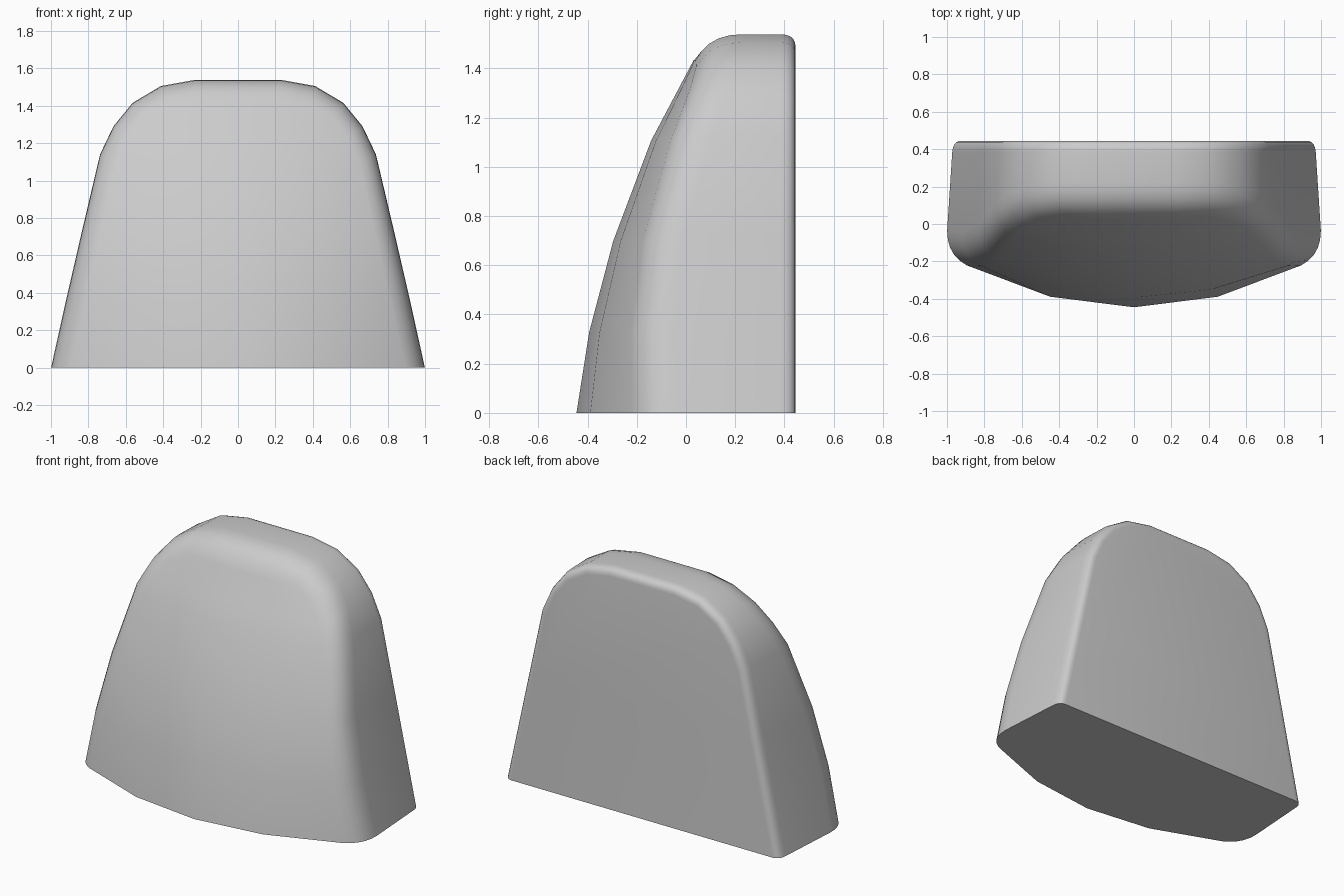
import bpy, bmesh
from mathutils import Vector

if "Cube" in bpy.data.objects:
    bpy.data.objects.remove(bpy.data.objects["Cube"])

# Half of the front outline (x, z), from the base to the flat top
OUTLINE = [(1.0, 0), (0.922, 0.35), (0.839, 0.72), (0.745, 1.14), (0.675, 1.29),
           (0.573, 1.415), (0.42, 1.505), (0.235, 1.538)]
# Centre line of the bulging front (z, y)
FRONT = [(0, -0.445), (0.35, -0.39), (0.72, -0.29), (1.1, -0.145), (1.45, 0.04), (1.6, 0.117)]
BACK = 0.445
STEPS = 5


def front_y(x, z):
    for (z0, y0), (z1, y1) in zip(FRONT, FRONT[1:]):
        if z <= z1:
            break
    return y0 + (y1 - y0) * (z - z0) / (z1 - z0) + 0.28 * x * x * (1 - 0.3 * z)


def bezier(a, b, c):
    return [a * (1 - t) ** 2 + b * 2 * t * (1 - t) + c * t * t
            for t in [i / STEPS for i in range(STEPS + 1)]]


def half_row(i):
    """Right-hand points of one row, from the back face round to the front face."""
    pts = [Vector(p) for p in OUTLINE]
    p = pts[i]
    if i == 0:
        n = Vector((-1, 0))
    else:
        nxt = pts[i + 1] if i + 1 < len(pts) else Vector((-p.x, p.y))
        t = (p - pts[i - 1]).normalized() + (nxt - p).normalized()
        n = Vector((-t.y, t.x)).normalized()

    def at(d, y):
        q = p + n * d
        return Vector((q.x * (1 - 0.065 * max(0, y + 0.05)), y, q.y))

    q = p + n * 0.105
    yc = front_y(p.x, p.y)
    back = bezier(at(0.05, BACK), at(0, BACK), at(0, BACK - 0.06))
    front = bezier(at(0, yc + 0.13), at(0, yc), at(0.105, front_y(q.x, q.y)))
    return back + front


bm = bmesh.new()
rows = []
for i in range(len(OUTLINE)):
    right = half_row(i)
    e = right[-1]
    middle = [Vector((e.x * f, front_y(e.x * f, e.z), e.z)) for f in (0.5, 0, -0.5)]
    left = [Vector((-v.x, v.y, v.z)) for v in reversed(right)]
    rows.append([bm.verts.new(v) for v in right + middle + left])

# Sides and front
n = len(rows[0])
for a, b in zip(rows, rows[1:]):
    for k in range(n - 1):
        bm.faces.new((a[k], a[k + 1], b[k + 1], b[k]))

# Roof strip between the two ends of the top row
top = rows[-1]
h = (n - 3) // 2
for k in range(h - 2):
    bm.faces.new((top[k], top[k + 1], top[n - 2 - k], top[n - 1 - k]))
bm.faces.new(top[h - 2:n - h + 2])

# Flat back and base
bm.faces.new([r[0] for r in rows] + [r[-1] for r in reversed(rows)])
bm.faces.new(rows[0])
bmesh.ops.recalc_face_normals(bm, faces=bm.faces)

mesh = bpy.data.meshes.new("rounded_block")
bm.to_mesh(mesh)
bm.free()
block = bpy.data.objects.new("rounded_block", mesh)
bpy.context.collection.objects.link(block)
bpy.context.view_layer.objects.active = block
block.select_set(True)
bpy.ops.object.shade_smooth_by_angle(angle=0.6)
